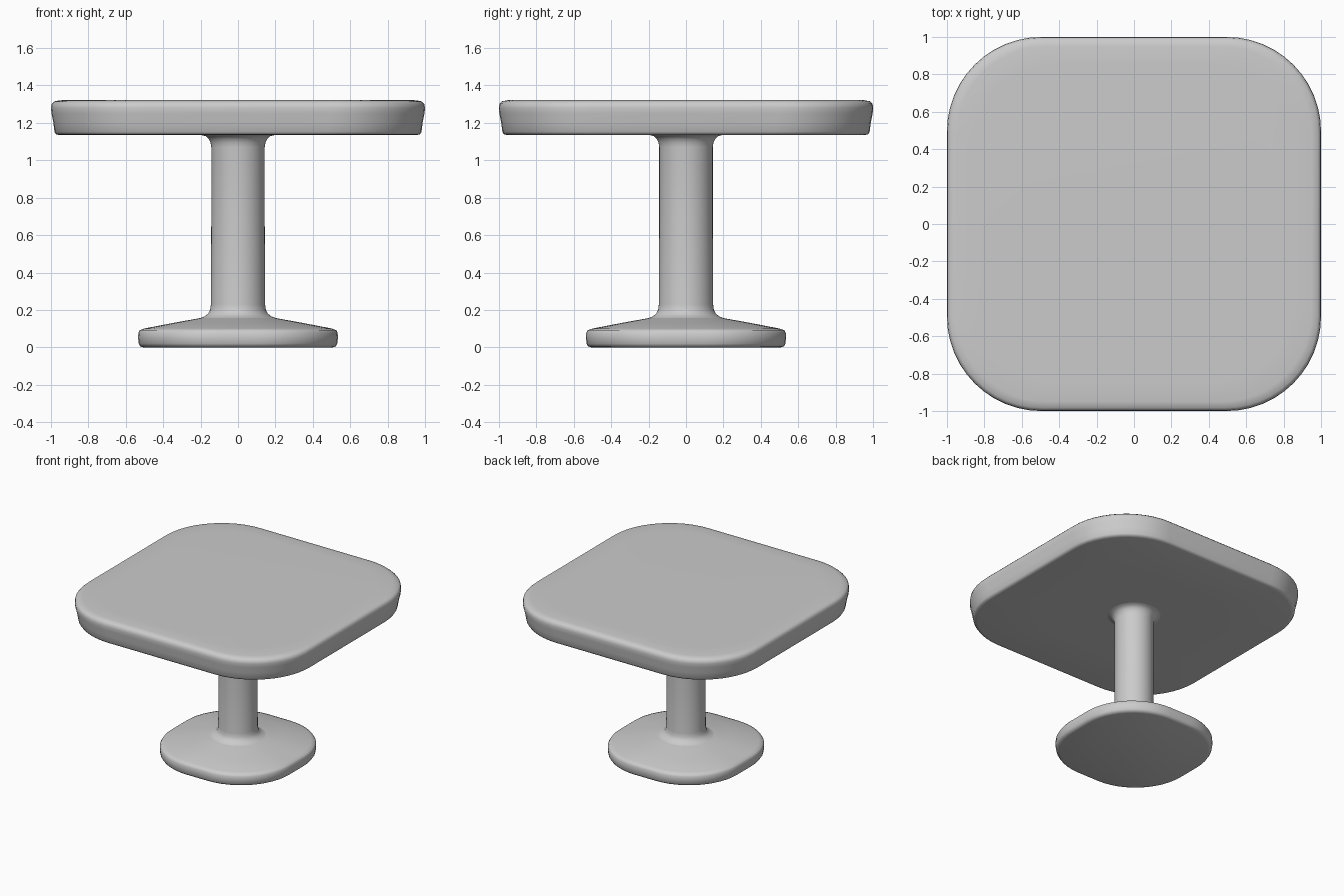
import bpy, bmesh
from math import sin, cos, pi, radians

if "Cube" in bpy.data.objects:
    bpy.data.objects.remove(bpy.data.objects["Cube"])

STEPS = 12  # segments per rounded corner


def outline(bm, half, radius, z):
    """Ring of vertices: rounded square (a circle when radius == half)."""
    inner = half - radius
    ring = []
    for q in range(4):
        cx = inner * (1 if q in (0, 3) else -1)
        cy = inner * (1 if q in (0, 1) else -1)
        for i in range(STEPS + 1):
            a = (q + i / STEPS) * pi / 2
            ring.append(bm.verts.new((cx + radius * cos(a), cy + radius * sin(a), z)))
    return ring


def loft(name, sections, cap_start=False, cap_end=False):
    """Skin a stack of (half width, corner radius, z) sections."""
    bm = bmesh.new()
    rings = [outline(bm, *s) for s in sections]
    for a, b in zip(rings, rings[1:]):
        for i in range(len(a)):
            j = (i + 1) % len(a)
            bm.faces.new((a[i], a[j], b[j], b[i]))
    if cap_start:
        bm.faces.new(rings[0][::-1])
    if cap_end:
        bm.faces.new(rings[-1])
    bmesh.ops.remove_doubles(bm, verts=bm.verts, dist=1e-5)
    bmesh.ops.dissolve_degenerate(bm, edges=bm.edges, dist=1e-6)
    mesh = bpy.data.meshes.new(name)
    bm.to_mesh(mesh)
    bm.free()
    obj = bpy.data.objects.new(name, mesh)
    bpy.context.collection.objects.link(obj)
    bpy.ops.object.select_all(action='DESELECT')
    obj.select_set(True)
    bpy.context.view_layer.objects.active = obj
    bpy.ops.object.shade_smooth_by_angle(angle=radians(50))
    return obj


# Foot: rounded square pad rising in a shallow cone to the column
loft("foot", [
    (0.505, 0.415, 0.0), (0.523, 0.43, 0.006), (0.531, 0.435, 0.02),
    (0.534, 0.435, 0.05), (0.533, 0.435, 0.078), (0.525, 0.43, 0.092),
    (0.50, 0.41, 0.101), (0.35, 0.31, 0.13), (0.20, 0.20, 0.157),
], cap_start=True)

# Column: round post flaring softly at both ends
loft("column", [(r, r, z) for r, z in (
    (0.20, 0.157), (0.178, 0.166), (0.16, 0.18), (0.149, 0.20), (0.145, 0.23),
    (0.143, 0.65), (0.143, 1.07), (0.147, 1.095), (0.157, 1.115),
    (0.172, 1.129), (0.195, 1.135))])

# Tabletop: thick rounded square, sides tapering in slightly toward the bottom
loft("tabletop", [
    (0.195, 0.195, 1.135), (0.55, 0.36, 1.135), (0.955, 0.49, 1.135),
    (0.973, 0.495, 1.139), (0.981, 0.50, 1.152), (0.987, 0.50, 1.20),
    (0.997, 0.505, 1.25), (1.0, 0.505, 1.28), (0.996, 0.50, 1.302),
    (0.983, 0.495, 1.315), (0.95, 0.48, 1.321), (0.85, 0.44, 1.323),
], cap_end=True)
